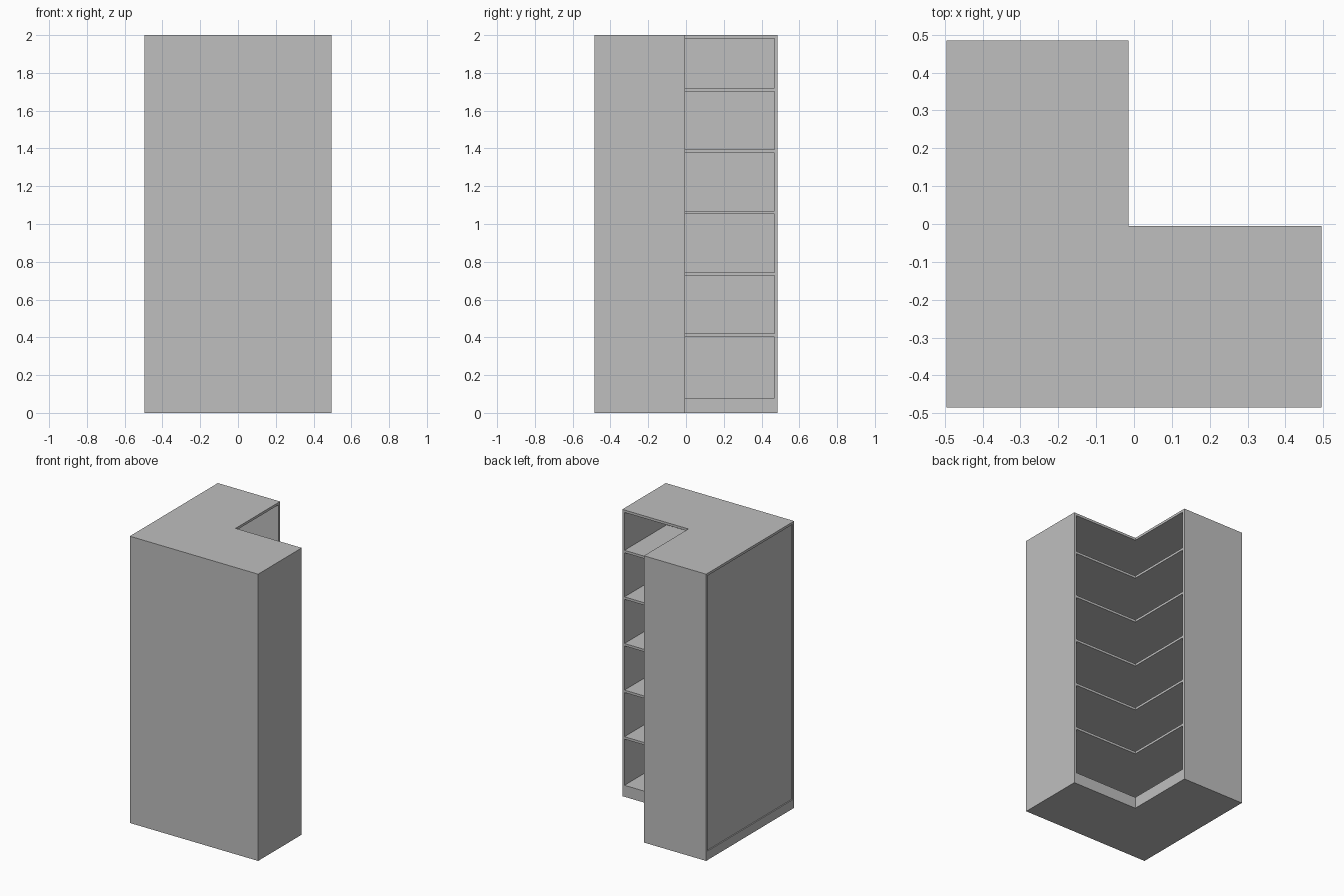
import bpy
import bmesh

cube = bpy.data.objects.get("Cube")
if cube:
    bpy.data.objects.remove(cube, do_unlink=True)

# Overall extents, inner corner of the L, and board thickness
X, Y, H = 0.495, 0.485, 2.0
NX, NY = -0.015, -0.005
T = 0.017
BASE = 0.08
RECESS = 0.008

grey = bpy.data.materials.new("plain grey")
grey.use_nodes = True
color = (0.52, 0.52, 0.52, 1)
grey.diffuse_color = color
grey.node_tree.nodes["Principled BSDF"].inputs["Base Color"].default_value = color


def prism(name, outline, z0, z1):
    """Extrude a flat outline from z0 up to z1."""
    bm = bmesh.new()
    face = bm.faces.new([bm.verts.new((x, y, z0)) for x, y in outline])
    top = bmesh.ops.extrude_face_region(bm, geom=[face])["geom"]
    verts = [v for v in top if isinstance(v, bmesh.types.BMVert)]
    bmesh.ops.translate(bm, verts=verts, vec=(0, 0, z1 - z0))
    bmesh.ops.recalc_face_normals(bm, faces=bm.faces)
    mesh = bpy.data.meshes.new(name)
    bm.to_mesh(mesh)
    bm.free()
    mesh.materials.append(grey)
    obj = bpy.data.objects.new(name, mesh)
    bpy.context.collection.objects.link(obj)
    return obj


def board(name, x0, x1, y0, y1, z0, z1):
    return prism(name, [(x0, y0), (x1, y0), (x1, y1), (x0, y1)], z0, z1)


def corner_board(name, left, z0, z1):
    """L-shaped board fitting between the upright panels."""
    x1, y0, y1 = X - T, -Y + T, Y - T
    outline = [(left, y0), (x1, y0), (x1, NY), (NX, NY), (NX, y1), (left, y1)]
    return prism(name, outline, z0, z1)


# Full-height upright panels
board("front_panel", -X, X, -Y, -Y + T, 0, H)
board("left_end_panel", X - T, X, -Y + T, NY, 0, H)
board("back_end_panel", -X, NX, Y - T, Y, 0, H)

# Side panel set slightly back inside its frame
board("recessed_side_panel", -X + RECESS, -X + T, -Y + T, Y - T, BASE - T, H - T)

# Plinth, bottom shelf and top follow the corner
corner_board("plinth", -X, 0, BASE - T)
corner_board("bottom_shelf", -X + T, BASE - T, BASE)
corner_board("top_board", -X, H - T, H)

# Evenly spaced shelves
for i in range(5):
    z = 0.402 + i * 0.325
    corner_board(f"shelf_{i + 1}", -X + T, z, z + T)
